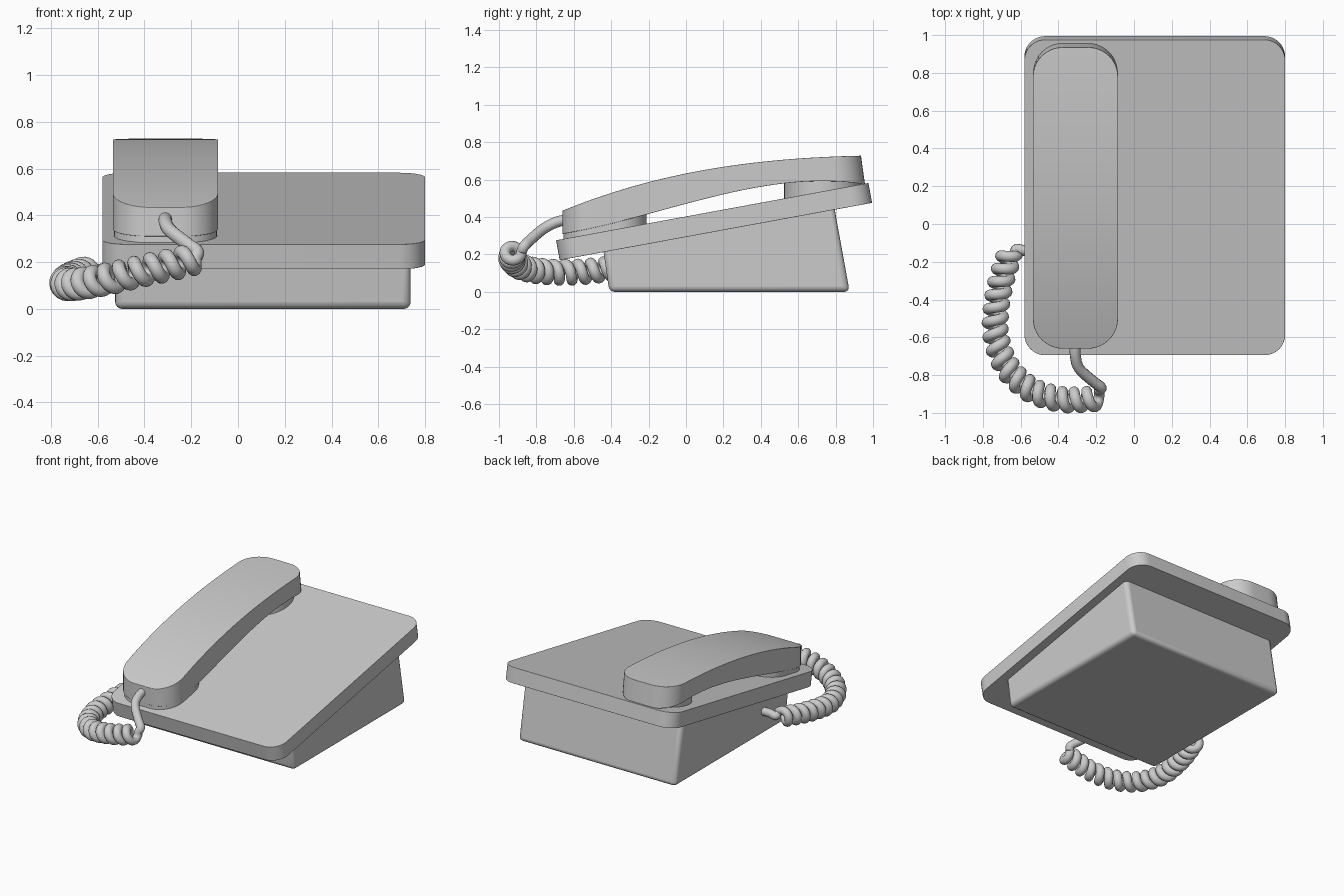
import bpy, bmesh, math
from mathutils import Vector

if "Cube" in bpy.data.objects:
    bpy.data.objects.remove(bpy.data.objects["Cube"])


def finish(name, bm, bevel, segs=4):
    bmesh.ops.recalc_face_normals(bm, faces=bm.faces[:])
    me = bpy.data.meshes.new(name)
    bm.to_mesh(me)
    bm.free()
    ob = bpy.data.objects.new(name, me)
    bpy.context.collection.objects.link(ob)
    mod = ob.modifiers.new("soft_edges", 'BEVEL')
    mod.width, mod.segments, mod.limit_method = bevel, segs, 'ANGLE'
    mod.angle_limit = math.radians(40)
    bpy.ops.object.select_all(action='DESELECT')
    ob.select_set(True)
    bpy.context.view_layer.objects.active = ob
    bpy.ops.object.shade_smooth_by_angle(angle=math.radians(40))
    return ob


def slab(name, cx, y0, y1, hw, r, top, bottom, bevel, lean=0.0, mid=24):
    """Rounded-corner slab lofted along y; top and bottom heights follow functions of y."""
    arc = [(r * (1 - math.cos(a)), r * (1 - math.sin(a)))
           for a in (math.pi / 2 * i / 10 for i in range(11))]
    stations = [(y0 + d, hw - inset) for d, inset in arc]
    span = y1 - y0 - 2 * r
    if span > 0.01:
        stations += [(y0 + r + span * i / mid, hw) for i in range(1, mid)]
        stations += [(y1 - d, hw - inset) for d, inset in reversed(arc)]
    else:
        stations += [(y1 - d, hw - inset) for d, inset in reversed(arc[:-1])]
    bm = bmesh.new()
    rings = []
    for y, w in stations:
        w = max(w, 0.012)
        zt, zb = top(y), bottom(y)
        shift = -lean * (zt - zb) * (y - y0) / (y1 - y0)
        rings.append([bm.verts.new(p) for p in (
            (cx - w, y, zb), (cx + w, y, zb),
            (cx + w, y + shift, zt), (cx - w, y + shift, zt))])
    for a, b in zip(rings, rings[1:]):
        for i in range(4):
            j = (i + 1) % 4
            bm.faces.new((a[i], a[j], b[j], b[i]))
    bm.faces.new(rings[0])
    bm.faces.new(rings[-1])
    return finish(name, bm, bevel)


def cubic(pts):
    """Cubic height curve through four (y, z) points."""
    def f(y):
        return sum(z * math.prod((y - q) / (p - q) for q, _ in pts if q != p)
                   for p, z in pts)
    return f


# Wedge base
bm = bmesh.new()
profile = [(-0.41, 0.0), (0.875, 0.0), (0.79, 0.47), (-0.445, 0.245)]
sides = [[bm.verts.new((x, y, z)) for y, z in profile] for x in (-0.525, 0.738)]
for s in sides:
    bm.faces.new(s)
for i in range(4):
    j = (i + 1) % 4
    bm.faces.new((sides[0][i], sides[0][j], sides[1][j], sides[1][i]))
finish("base", bm, 0.03)

# Sloping top plate
plate = slab("top_plate", 0, -0.849, 0.849, 0.69, 0.11,
             lambda y: 0.054, lambda y: -0.054, 0.022, mid=2)
plate.location = (0.11, 0.15, 0.376)
plate.rotation_euler.x = math.radians(10.4)


def plate_top(y):
    return 0.27 + 0.184 * (y + 0.69)


# Arched handset with mouthpiece and earpiece
hs_top = cubic([(-0.66, 0.434), (-0.25, 0.572), (0.29, 0.68), (0.95, 0.728)])
hs_low = cubic([(-0.66, 0.31), (-0.2, 0.417), (0.26, 0.535), (0.95, 0.576)])
HX = -0.31
slab("handset", HX, -0.66, 0.957, 0.225, 0.16, hs_top, hs_low, 0.022, lean=0.14)
slab("mouthpiece", HX, -0.655, -0.21, 0.22, 0.16,
     lambda y: hs_low(y) + 0.03, plate_top, 0.01)
slab("earpiece", HX, 0.525, 0.935, 0.205, 0.205,
     lambda y: hs_low(y) + 0.03, plate_top, 0.01)

# Coiled cord: plain lead, helix around a curved path, plain tail
path = [Vector(p) for p in (
    (-0.18, -0.922, 0.215), (-0.28, -0.93, 0.19), (-0.40, -0.926, 0.165),
    (-0.55, -0.875, 0.13), (-0.67, -0.76, 0.108), (-0.73, -0.60, 0.105),
    (-0.73, -0.45, 0.118), (-0.703, -0.30, 0.135), (-0.655, -0.15, 0.155))]


def spline(pts, n):
    ext = [2 * pts[0] - pts[1]] + pts + [2 * pts[-1] - pts[-2]]
    out = []
    for a, b, c, d in zip(ext, ext[1:], ext[2:], ext[3:]):
        for k in range(n):
            t = k / n
            out.append(0.5 * (2 * b + (c - a) * t + (2 * a - 5 * b + 4 * c - d) * t * t
                              + (3 * b - 3 * c + d - a) * t ** 3))
    return out + [pts[-1]]


TURNS, COIL_R = 17, 0.043
centre = spline(path, 50)
total = sum((b - a).length for a, b in zip(centre, centre[1:]))
helix, run = [], 0.0
for a, b in zip(centre, centre[1:]):
    t = (b - a).normalized()
    side = t.cross(Vector((0, 0, 1))).normalized()
    up = side.cross(t)
    ang = 2 * math.pi * TURNS * run / total
    helix.append(a + COIL_R * (math.cos(ang) * side - math.sin(ang) * up))
    run += (b - a).length

lead = spline([Vector(p) for p in (
    (HX, -0.63, 0.39), (HX, -0.70, 0.37), (-0.29, -0.765, 0.335),
    (-0.22, -0.83, 0.28), (-0.175, -0.865, 0.245))] + [helix[0]], 6)
tail = spline([helix[-1]] + [Vector(p) for p in (
    (-0.625, -0.135, 0.16), (-0.58, -0.14, 0.165), (-0.50, -0.14, 0.165))], 5)
points = lead[:-1] + helix + tail[1:]

cu = bpy.data.curves.new("coiled_cord", 'CURVE')
cu.dimensions = '3D'
cu.bevel_depth = 0.029
cu.bevel_resolution = 4
cu.use_fill_caps = True
sp = cu.splines.new('POLY')
sp.points.add(len(points) - 1)
for p, co in zip(sp.points, points):
    p.co = (*co, 1)
sp.use_smooth = True
bpy.context.collection.objects.link(bpy.data.objects.new("coiled_cord", cu))
